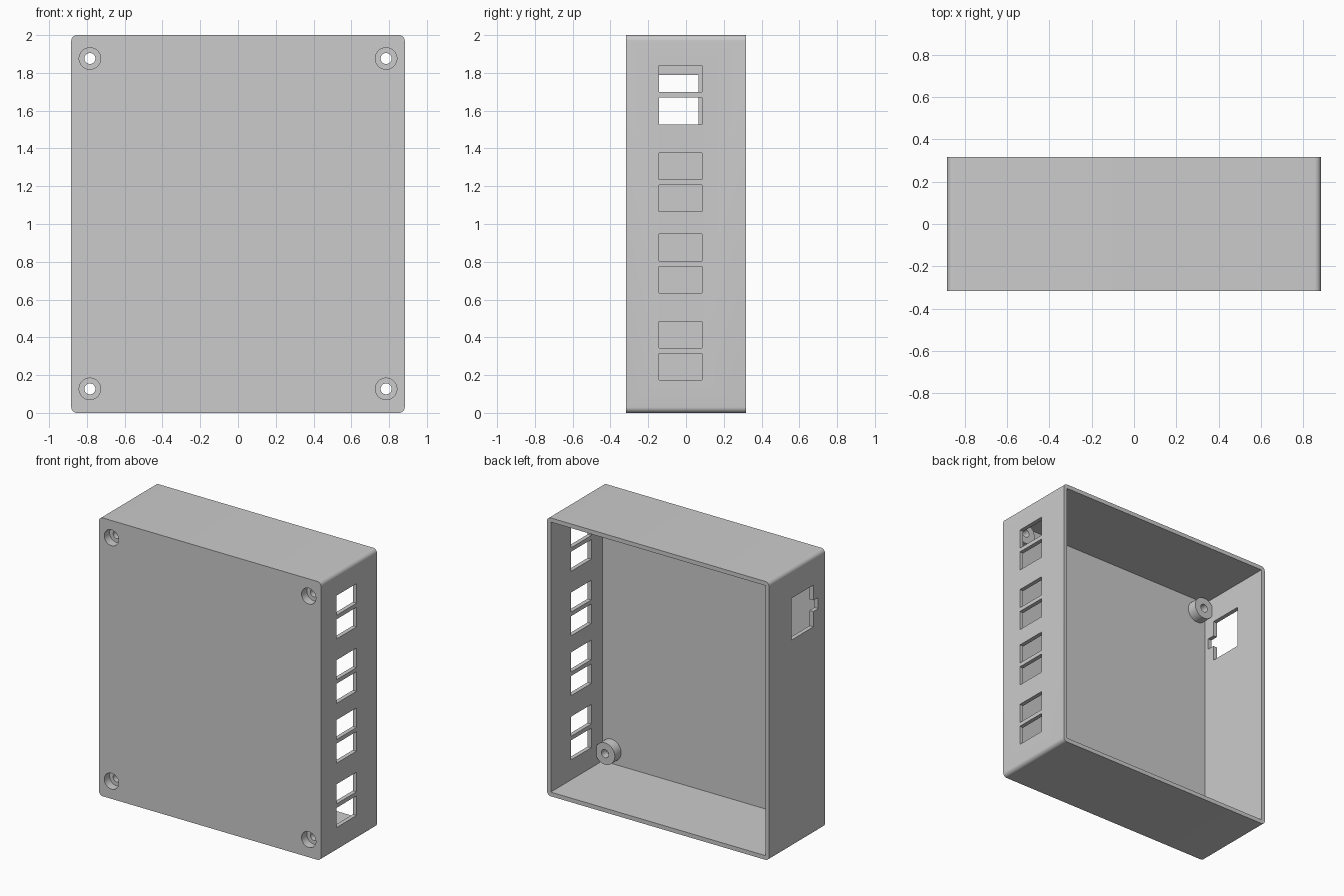
import bpy
import bmesh
from math import pi
from mathutils import Matrix, Vector

if "Cube" in bpy.data.objects:
    bpy.data.objects.remove(bpy.data.objects["Cube"])

WIDTH, DEPTH, HEIGHT = 1.766, 0.634, 2.0
WALL, PANEL = 0.03, 0.045
HALF_W, FRONT, BACK = WIDTH / 2, -DEPTH / 2, DEPTH / 2
FLOOR = FRONT + PANEL

grey = bpy.data.materials.new("plain grey")
grey.use_nodes = True
colour = (0.6, 0.6, 0.6, 1)
grey.diffuse_color = colour
grey.node_tree.nodes["Principled BSDF"].inputs["Base Color"].default_value = colour


def make_object(name, bm):
    mesh = bpy.data.meshes.new(name)
    bm.to_mesh(mesh)
    bm.free()
    mesh.materials.append(grey)
    obj = bpy.data.objects.new(name, mesh)
    bpy.context.collection.objects.link(obj)
    return obj


def box(name, low, high, radius=0):
    """Box between two corners, optionally rounded along its depth."""
    low, high = Vector(low), Vector(high)
    bm = bmesh.new()
    bmesh.ops.create_cube(bm, size=1, matrix=Matrix.Translation((low + high) / 2)
                          @ Matrix.Diagonal((high - low).to_4d()))
    if radius:
        edges = [e for e in bm.edges if abs((e.verts[0].co - e.verts[1].co).y) > 0.1]
        bmesh.ops.bevel(bm, geom=edges, offset=radius, segments=8,
                        profile=0.5, affect='EDGES')
    return make_object(name, bm)


def rod(name, x, z, radius, y0, y1):
    """Cylinder running along the depth."""
    bm = bmesh.new()
    bmesh.ops.create_cone(bm, cap_ends=True, segments=48, radius1=radius,
                          radius2=radius, depth=y1 - y0,
                          matrix=Matrix.Translation((x, (y0 + y1) / 2, z))
                          @ Matrix.Rotation(pi / 2, 4, 'X'))
    return make_object(name, bm)


def combine(target, tool, operation='DIFFERENCE'):
    mod = target.modifiers.new("cut", 'BOOLEAN')
    mod.operation, mod.solver, mod.object = operation, 'EXACT', tool
    bpy.context.view_layer.objects.active = target
    bpy.ops.object.modifier_apply(modifier=mod.name)
    bpy.data.objects.remove(tool)


# Case: rounded shell, open at the back
case = box("enclosure_case", (-HALF_W, FRONT, 0), (HALF_W, BACK, HEIGHT), 0.03)
combine(case, box("cavity", (-HALF_W + WALL, FLOOR, WALL),
                  (HALF_W - WALL, BACK + 0.1, HEIGHT - WALL)))

# Screw bosses with counterbored holes in the four corners
for x in (-0.784, 0.784):
    for z in (0.127, 1.876):
        combine(case, rod("boss", x, z, 0.078, FLOOR - 0.02, -0.2), 'UNION')
        combine(case, rod("counterbore", x, z, 0.057, FRONT - 0.1, FRONT + 0.06))
        combine(case, rod("screw_hole", x, z, 0.029, FRONT - 0.1, 0))

# Four pairs of port openings in the left wall
for base in (0.173, 0.635, 1.065, 1.528):
    for z in (base, base + 0.17):
        combine(case, box("port", (HALF_W - 0.06, -0.143, z),
                          (HALF_W + 0.1, 0.085, z + 0.141)))

# Notched socket opening in the right wall
for y0, y1, z0, z1 in ((-0.185, 0.065, 1.49, 1.79), (-0.24, -0.15, 1.6, 1.68)):
    combine(case, box("socket", (-HALF_W - 0.1, y0, z0), (-HALF_W + 0.06, y1, z1)))

# Smooth the round surfaces, keep the edges sharp
bpy.ops.object.select_all(action='DESELECT')
case.select_set(True)
bpy.context.view_layer.objects.active = case
bpy.ops.object.shade_smooth_by_angle(angle=pi / 6)
